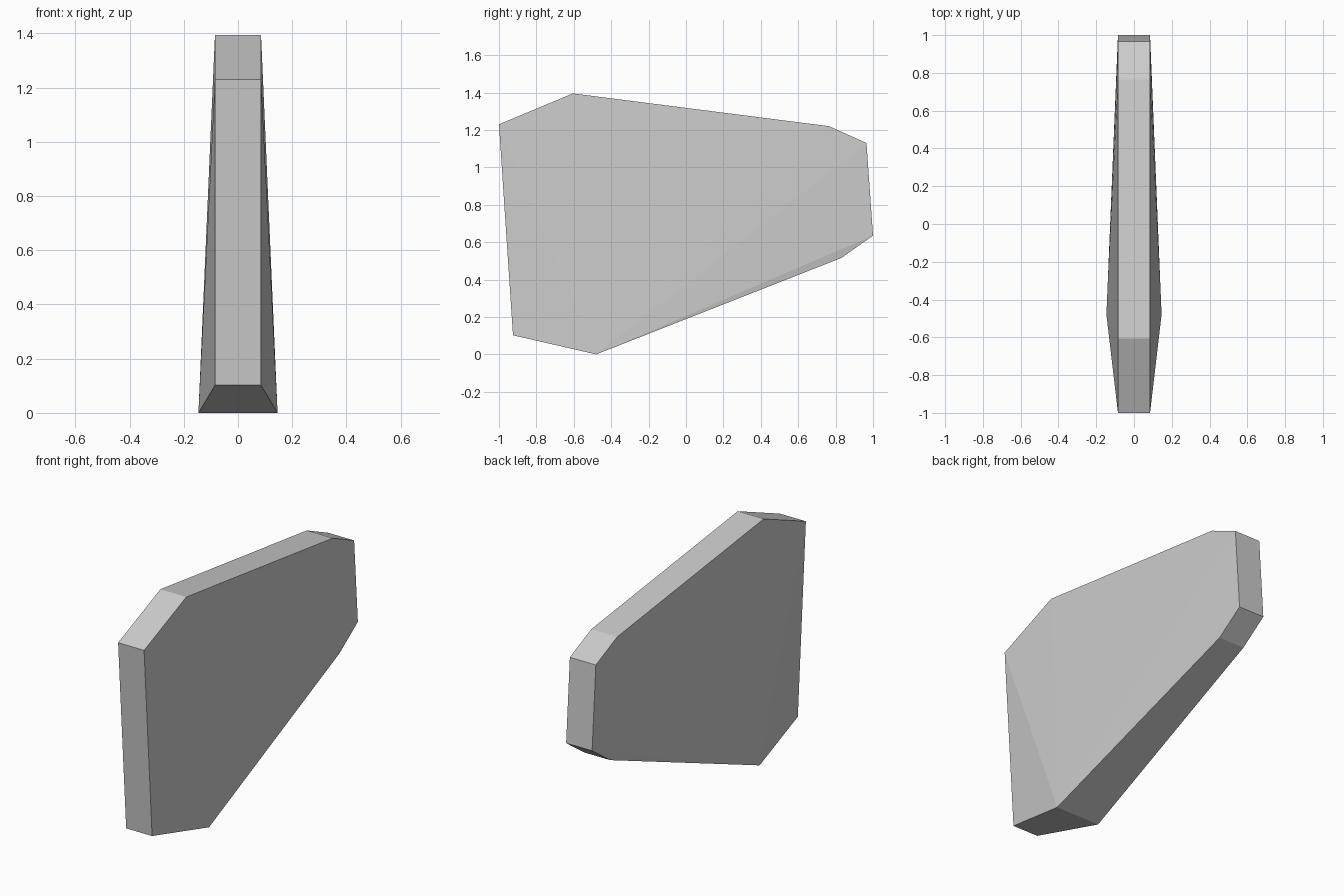
import bpy
import bmesh

cube = bpy.data.objects.get("Cube")
if cube:
    bpy.data.objects.remove(cube, do_unlink=True)

# Plain grey material
GREY = (0.6, 0.6, 0.6, 1.0)
mat = bpy.data.materials.new("light_grey")
mat.use_nodes = True
mat.diffuse_color = GREY
mat.node_tree.nodes["Principled BSDF"].inputs["Base Color"].default_value = GREY

# Side outline as (y, z); the slab is thickest at its lowest corner
OUTLINE = [(-0.48, 0), (0.83, 0.515), (1, 0.635), (0.965, 1.13),
           (0.765, 1.22), (-0.605, 1.395), (-1, 1.23), (-0.925, 0.102)]
THIN, THICK = 0.085, 0.146


def build_slab(name):
    bm = bmesh.new()
    rims = []
    for side in (1, -1):
        rims.append([bm.verts.new((side * (THICK if i == 0 else THIN), y, z))
                     for i, (y, z) in enumerate(OUTLINE)])
    count = len(OUTLINE)
    # Each side fans out from the thick corner
    for rim in rims:
        for i in range(1, count - 1):
            bm.faces.new((rim[0], rim[i], rim[i + 1]))
    # Edge band between the two sides
    left, right = rims
    for i in range(count):
        j = (i + 1) % count
        bm.faces.new((left[i], right[i], right[j], left[j]))
    bmesh.ops.recalc_face_normals(bm, faces=bm.faces[:])
    mesh = bpy.data.meshes.new(name)
    bm.to_mesh(mesh)
    bm.free()
    mesh.materials.append(mat)
    obj = bpy.data.objects.new(name, mesh)
    bpy.context.collection.objects.link(obj)
    return obj


build_slab("tapered_slab")
